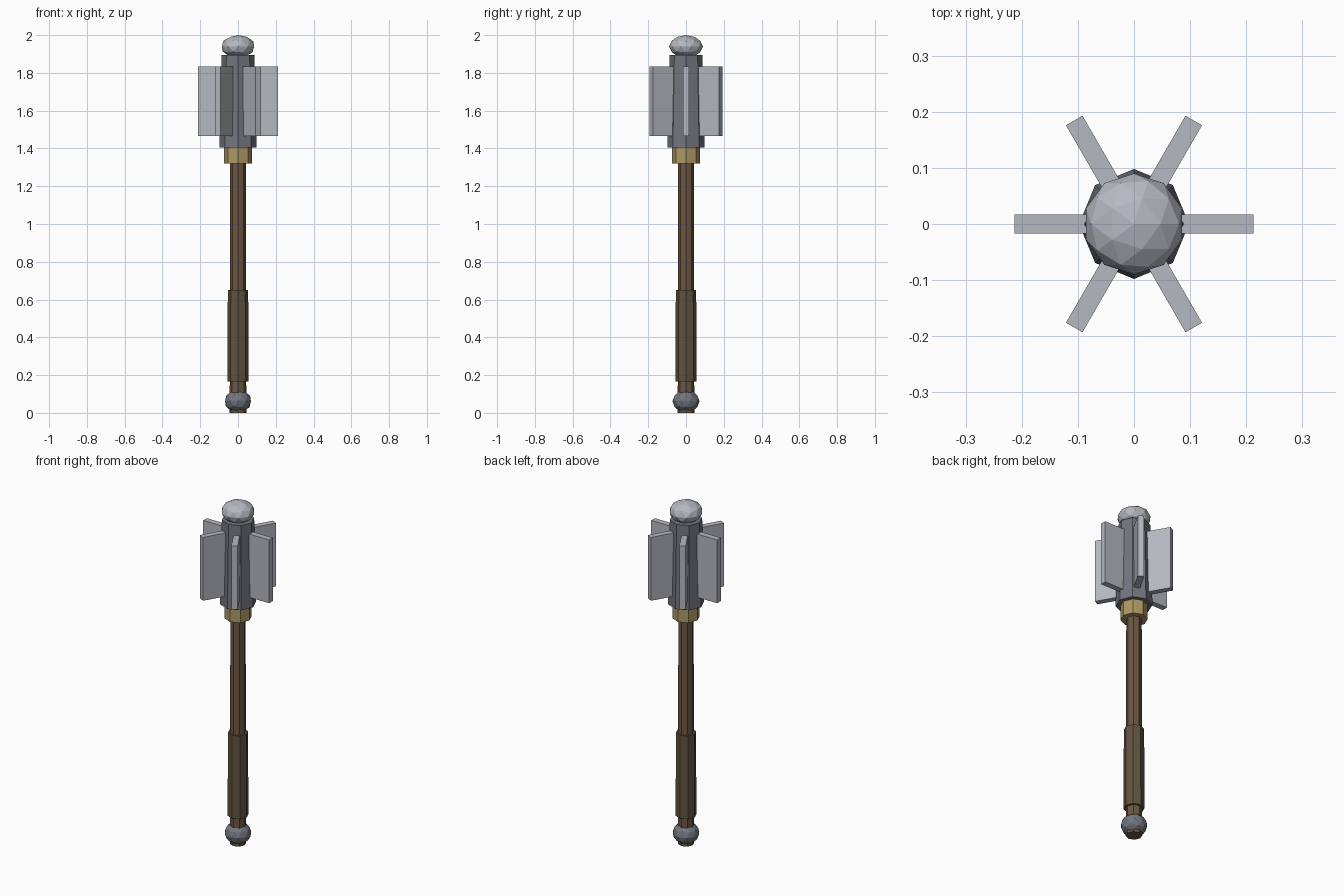
import bpy
import math

if "Cube" in bpy.data.objects:
    bpy.data.objects.remove(bpy.data.objects["Cube"])


def material(name, rgb):
    m = bpy.data.materials.new(name)
    m.diffuse_color = (*rgb, 1.0)
    m.use_nodes = True
    m.node_tree.nodes["Principled BSDF"].inputs["Base Color"].default_value = m.diffuse_color
    return m


wood = material("brown wood", (0.15, 0.095, 0.055))
leather = material("dark leather", (0.12, 0.085, 0.05))
brass = material("brass", (0.42, 0.31, 0.13))
dark_steel = material("dark steel", (0.17, 0.18, 0.21))
light_steel = material("light steel", (0.46, 0.48, 0.53))


def finish(name, mat):
    ob = bpy.context.object
    ob.name = name
    ob.data.materials.append(mat)
    return ob


def octagon(name, z0, z1, r0, r1, mat):
    """Eight-sided tapered prism with corners on the x and y axes."""
    bpy.ops.mesh.primitive_cone_add(vertices=8, radius1=r0, radius2=r1,
                                    depth=z1 - z0, location=(0, 0, (z0 + z1) / 2))
    return finish(name, mat)


def knob(name, z, radius, half_height, mat):
    """Flattened faceted ball."""
    bpy.ops.mesh.primitive_ico_sphere_add(subdivisions=2, radius=1, location=(0, 0, z))
    ob = finish(name, mat)
    ob.scale = (radius, radius, half_height)
    return ob


# Handle, grip and pommel
octagon("handle", 0.0, 1.34, 0.044, 0.041, wood)
octagon("grip", 0.165, 0.65, 0.056, 0.054, leather)
knob("pommel", 0.062, 0.072, 0.061, dark_steel)

# Head: collar, core and cap
octagon("collar", 1.32, 1.41, 0.073, 0.073, brass)
octagon("head_core", 1.405, 1.895, 0.098, 0.087, dark_steel)
knob("head_cap", 1.94, 0.09, 0.06, light_steel)

# Six flat flanges around the core
inner, outer = 0.05, 0.213
for i in range(6):
    a = i * math.pi / 3
    mid = (inner + outer) / 2
    bpy.ops.mesh.primitive_cube_add(size=1, rotation=(0, 0, a),
                                    location=(mid * math.cos(a), mid * math.sin(a), 1.65))
    flange = finish(f"flange_{i + 1}", light_steel)
    flange.scale = (outer - inner, 0.034, 0.37)
